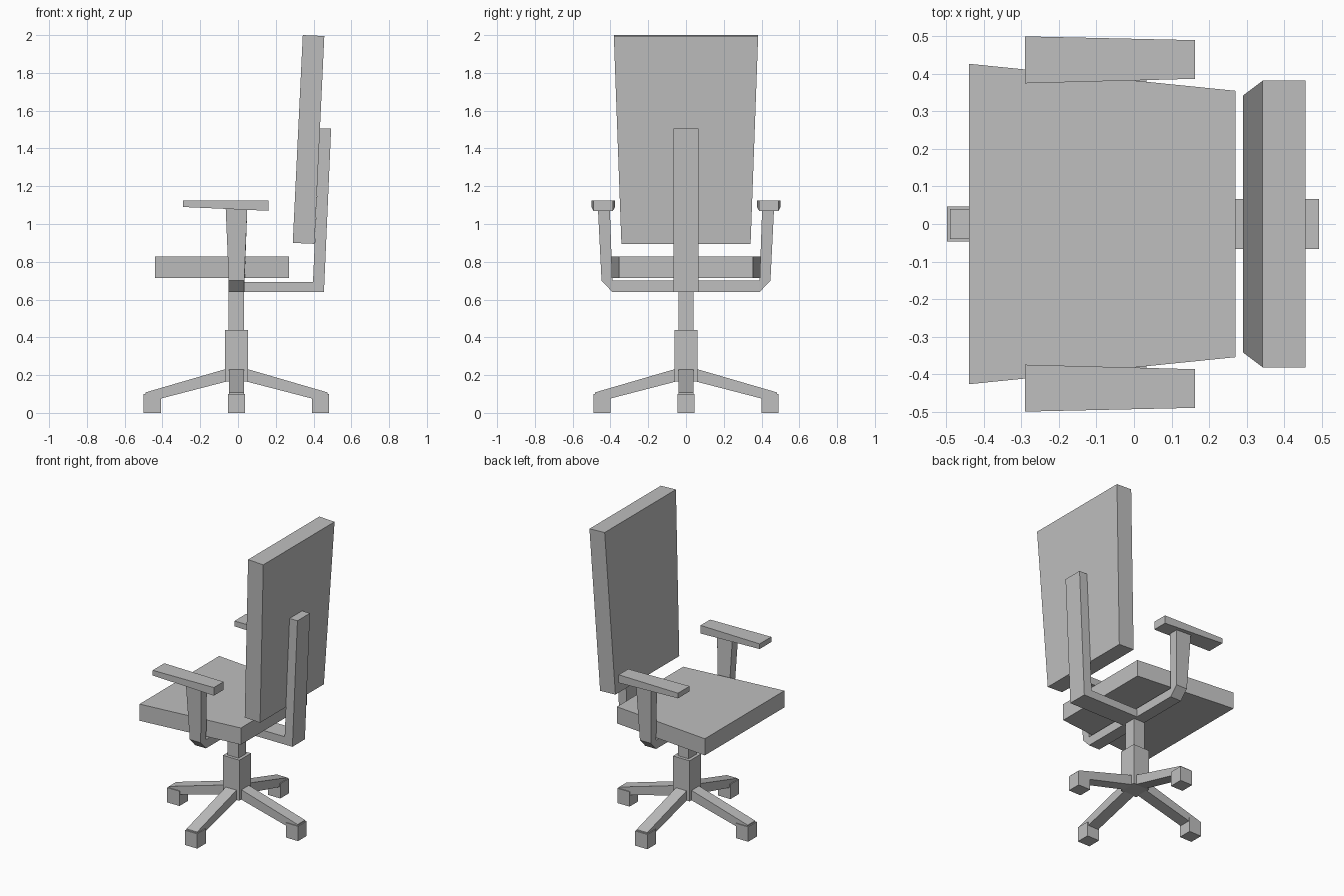
import bpy
from math import sin, cos, pi
from mathutils import Vector

if "Cube" in bpy.data.objects:
    bpy.data.objects.remove(bpy.data.objects["Cube"])

grey = bpy.data.materials.new("plain_grey")
grey.use_nodes = True
COLOUR = (0.52, 0.52, 0.52, 1)
grey.diffuse_color = COLOUR
grey.node_tree.nodes["Principled BSDF"].inputs["Base Color"].default_value = COLOUR

CX = -0.008  # centre line of the column


def loft(name, ring_a, ring_b):
    """Solid between two matching outlines."""
    n = len(ring_a)
    faces = [tuple(range(n)), tuple(range(2 * n - 1, n - 1, -1))]
    faces += [(i, i + n, (i + 1) % n + n, (i + 1) % n) for i in range(n)]
    mesh = bpy.data.meshes.new(name)
    mesh.from_pydata([Vector(p) for p in ring_a + ring_b], [], faces)
    obj = bpy.data.objects.new(name, mesh)
    bpy.context.collection.objects.link(obj)
    mesh.materials.append(grey)
    # make all normals point outwards
    import bmesh
    bm = bmesh.new()
    bm.from_mesh(mesh)
    bmesh.ops.recalc_face_normals(bm, faces=bm.faces)
    bm.to_mesh(mesh)
    bm.free()
    return obj


def side_profile(name, points):
    """Side outline of (x, z, half width), spanning both sides of y = 0."""
    return loft(name, [(x, -w, z) for x, z, w in points],
                [(x, w, z) for x, z, w in points])


def box(name, x, y, half_x, half_y, z0, z1):
    def ring(z):
        return [(x + sx * half_x, y + sy * half_y, z)
                for sx, sy in ((-1, -1), (1, -1), (1, 1), (-1, 1))]
    return loft(name, ring(z0), ring(z1))


# Seat and backrest, both tapered in width
side_profile("seat", [(-0.44, 0.715, 0.427), (0.27, 0.715, 0.355),
                      (0.27, 0.828, 0.355), (-0.44, 0.828, 0.427)])
side_profile("backrest", [(0.29, 0.9, 0.342), (0.405, 0.895, 0.342),
                          (0.457, 1.995, 0.382), (0.343, 2.0, 0.382)])

# Bent bracket that carries the backrest
W = 0.067
side_profile("back_support", [(0.03, 0.64, W), (0.455, 0.64, W), (0.493, 1.505, W),
                              (0.433, 1.505, W), (0.397, 0.693, W), (0.03, 0.693, W)])

# Column
box("lower_column", CX, 0, 0.062, 0.062, 0.165, 0.44)
box("upper_column", CX, 0, 0.041, 0.041, 0.44, 0.70)

# Cross rail under the seat
box("arm_rail", CX, 0, 0.041, 0.39, 0.64, 0.70)

# Arms
for side, s in (("left", 1), ("right", -1)):
    # outline in y and z with the half depth in x
    post = [(0.39, 0.64, 0.041), (0.447, 0.70, 0.041), (0.466, 1.08, 0.057),
            (0.403, 1.08, 0.057), (0.39, 0.70, 0.041)]
    loft(side + "_arm_post", [(CX - d, s * y, z) for y, z, d in post],
         [(CX + d, s * y, z) for y, z, d in post])
    front = [(0.375, 1.09), (0.5, 1.09), (0.5, 1.125), (0.375, 1.125)]
    rear = [(0.387, 1.07), (0.49, 1.07), (0.49, 1.125), (0.387, 1.125)]
    loft(side + "_armrest", [(-0.29, s * y, z) for y, z in front],
         [(0.162, s * y, z) for y, z in rear])

# Four sloping legs with foot blocks
leg = [(0.03, 0.172), (0.40, 0.076), (0.483, 0.09), (0.483, 0.108), (0.03, 0.24)]
for i, label in enumerate(("back", "left", "front", "right")):
    c, s = cos(i * pi / 2), sin(i * pi / 2)

    def ring(w):
        return [(CX + c * r - s * w, s * r + c * w, z) for r, z in leg]
    loft(label + "_leg", ring(-0.04), ring(0.04))
    box(label + "_foot", CX + c * 0.445, s * 0.445, 0.046, 0.046, 0, 0.10)
